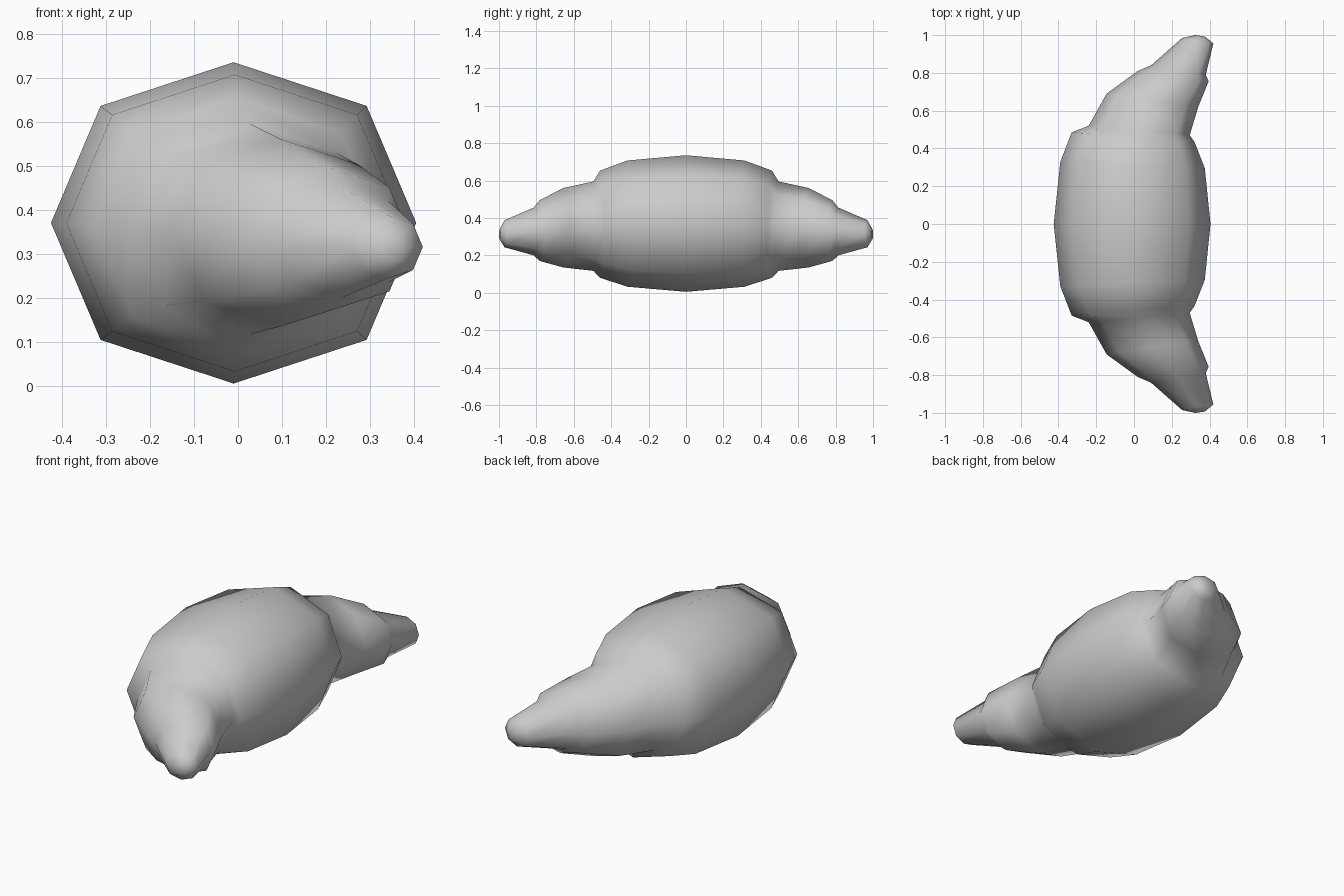
import bpy
import bmesh
from math import cos, sin, pi
from mathutils import Vector

cube = bpy.data.objects.get("Cube")
if cube:
    bpy.data.objects.remove(cube, do_unlink=True)

SIDES = 8

# Plain grey crust
crust = bpy.data.materials.new("crust_grey")
crust.use_nodes = True
colour = (0.6, 0.6, 0.6, 1)
crust.diffuse_color = colour
crust.node_tree.nodes["Principled BSDF"].inputs["Base Color"].default_value = colour

# Tilted rings from middle to tip: outer x, outer y, inner x, inner y, bottom z, top z
RINGS = [
    (-0.425, 0, 0.405, 0, 0.005, 0.735),
    (-0.39, 0.33, 0.375, 0.295, 0.032, 0.707),
    (-0.33, 0.485, 0.32, 0.435, 0.08, 0.653),
    (-0.24, 0.52, 0.295, 0.47, 0.117, 0.595),
    (-0.145, 0.69, 0.34, 0.62, 0.135, 0.56),
    (0.02, 0.81, 0.395, 0.755, 0.17, 0.495),
    (0.09, 0.84, 0.38, 0.79, 0.2, 0.455),
    (0.255, 0.985, 0.42, 0.955, 0.243, 0.388),
    (0.325, 1, 0.375, 0.993, 0.285, 0.34),
]


def add_ring(bm, ring, side):
    """Octagon across a slanted line in plan, between two heights."""
    x0, y0, x1, y1, low, high = ring
    outer, inner = Vector((x0, y0 * side, 0)), Vector((x1, y1 * side, 0))
    middle, half = (outer + inner) / 2, (inner - outer) / 2
    verts = []
    for i in range(SIDES):
        a = 2 * pi * i / SIDES
        swell = 1.03 if i % 2 else 1
        p = middle + half * cos(a) * swell
        p.z = (low + high) / 2 + (high - low) / 2 * sin(a) * swell
        verts.append(bm.verts.new(p))
    return verts


# Curved roll: one loft from tip to tip, mirrored about the middle ring
bm = bmesh.new()
loops = [add_ring(bm, r, -1) for r in reversed(RINGS[1:])]
loops += [add_ring(bm, r, 1) for r in RINGS]
for a, b in zip(loops, loops[1:]):
    for i in range(SIDES):
        j = (i + 1) % SIDES
        bm.faces.new((a[i], a[j], b[j], b[i]))

# Tip caps
bm.faces.new(loops[0])
bm.faces.new(loops[-1])
bmesh.ops.recalc_face_normals(bm, faces=bm.faces)
for face in bm.faces:
    face.smooth = True

mesh = bpy.data.meshes.new("crescent_roll")
bm.to_mesh(mesh)
bm.free()
mesh.materials.append(crust)
roll = bpy.data.objects.new("crescent_roll", mesh)
bpy.context.collection.objects.link(roll)
